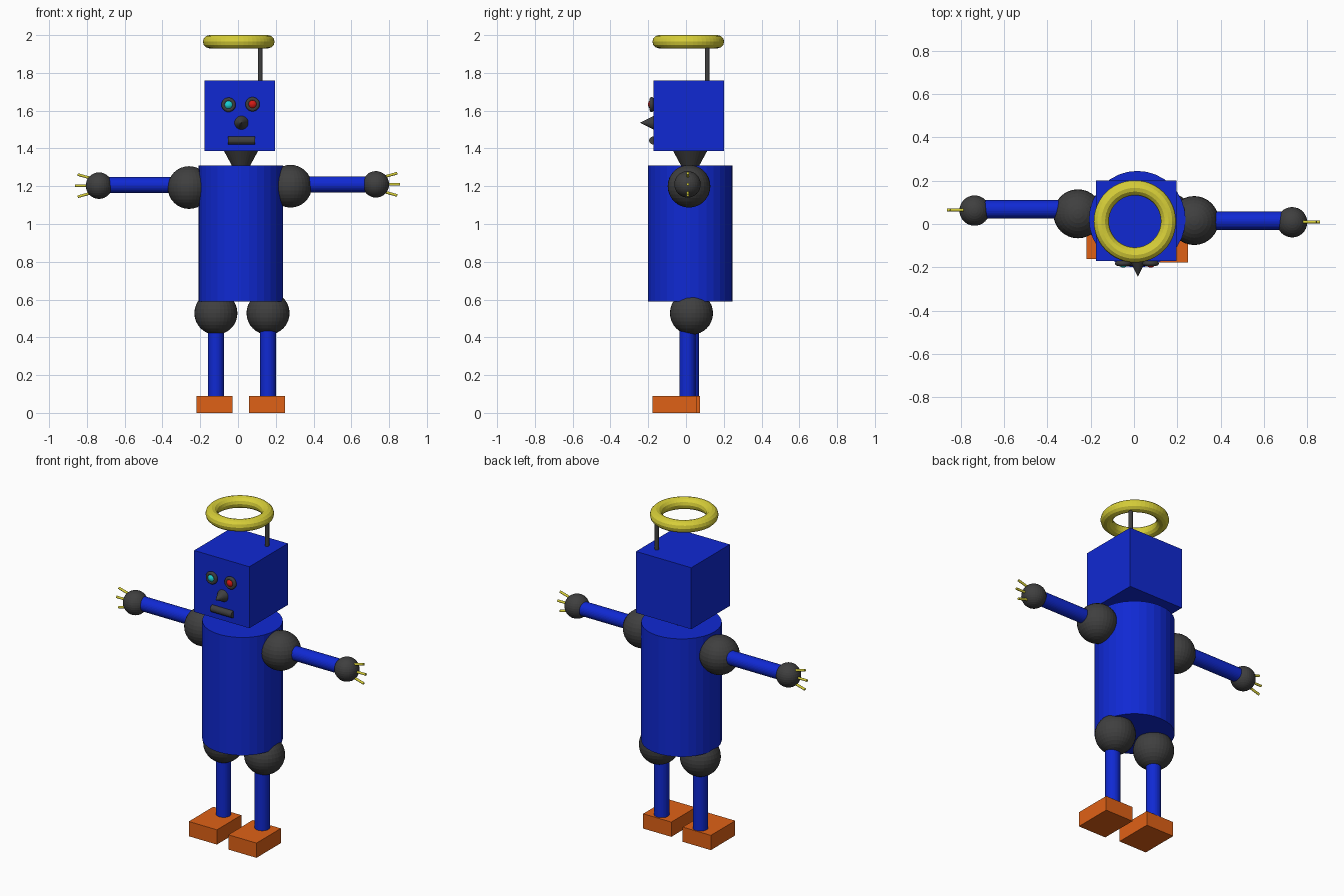
import bpy
from math import radians
from mathutils import Vector

if "Cube" in bpy.data.objects:
    bpy.data.objects.remove(bpy.data.objects["Cube"])


def material(name, r, g, b):
    m = bpy.data.materials.new(name)
    m.diffuse_color = (r, g, b, 1)
    m.use_nodes = True
    m.node_tree.nodes["Principled BSDF"].inputs["Base Color"].default_value = m.diffuse_color
    return m


BLUE = material("blue", 0.005, 0.022, 0.65)
DARK = material("dark_grey", 0.05, 0.05, 0.05)
YELLOW = material("yellow", 0.68, 0.62, 0.04)
ORANGE = material("orange", 0.74, 0.12, 0.008)
CYAN = material("cyan", 0.01, 0.62, 0.65)
RED = material("red", 0.65, 0.01, 0.008)


def finish(name, mat):
    ob = bpy.context.object
    ob.name = name
    ob.data.materials.append(mat)
    return ob


def ball(name, mat, loc, r):
    bpy.ops.mesh.primitive_uv_sphere_add(segments=32, ring_count=16, radius=r, location=loc)
    return finish(name, mat)


def box(name, mat, loc, size):
    bpy.ops.mesh.primitive_cube_add(size=1, location=loc)
    ob = finish(name, mat)
    ob.scale = size
    return ob


def rod(name, mat, a, b, r1, r2=None):
    """Cylinder or cone running from point a to point b."""
    a, b = Vector(a), Vector(b)
    bpy.ops.mesh.primitive_cone_add(vertices=32, radius1=r1, radius2=r1 if r2 is None else r2,
                                    depth=(b - a).length, location=(a + b) / 2)
    ob = finish(name, mat)
    ob.rotation_euler = Vector((0, 0, 1)).rotation_difference(b - a).to_euler()
    return ob


def ring(name, mat, loc, major, minor, rot=(0, 0, 0)):
    bpy.ops.mesh.primitive_torus_add(major_segments=48, minor_segments=12, major_radius=major,
                                     minor_radius=minor, location=loc, rotation=rot)
    return finish(name, mat)


# Torso, neck and head
rod("torso", BLUE, (0.015, 0.022, 0.59), (0.015, 0.022, 1.31), 0.223)
rod("neck", DARK, (0.016, 0.022, 1.22), (0.016, 0.022, 1.39), 0.0, 0.092)
box("head", BLUE, (0.01, 0.015, 1.573), (0.373, 0.373, 0.375))

# Halo on its post
ring("halo", YELLOW, (0.004, 0.012, 1.965), 0.155, 0.035)
rod("halo_post", DARK, (0.118, 0.112, 1.74), (0.118, 0.112, 1.955), 0.012)

# Face
for side, x, z, mat in (("left", -0.05, 1.631, CYAN), ("right", 0.077, 1.634, RED)):
    ring(side + "_eye_rim", DARK, (x, -0.182, z), 0.027, 0.011, (radians(90), 0, 0))
    ball(side + "_eye", mat, (x, -0.175, z), 0.026)
rod("nose", DARK, (0.018, -0.17, 1.536), (0.018, -0.243, 1.536), 0.037, 0)
rod("mouth", DARK, (-0.053, -0.174, 1.442), (0.09, -0.174, 1.442), 0.021)

# Arms: side, direction, shoulder centre, arm (y, z), hand centre
for side, s, sh, arm, hand in (
        ("left", -1, (-0.259, 0.047, 1.193), (0.068, 1.207), (-0.736, 0.062, 1.203)),
        ("right", 1, (0.278, 0.016, 1.2), (0.015, 1.21), (0.73, 0.008, 1.21))):
    ball(side + "_shoulder", DARK, sh, 0.113)
    rod(side + "_arm", BLUE, (sh[0], *arm), (hand[0], *arm), 0.042)
    ball(side + "_hand", DARK, hand, 0.07)
    for i in (-1, 0, 1):
        y = hand[1] + 0.002
        base = (hand[0] + s * 0.045, y, hand[2] + i * 0.04)
        tip = (hand[0] + s * (0.128 - 0.015 * abs(i)), y, hand[2] + i * 0.059)
        rod(f"{side}_finger_{i + 2}", YELLOW, base, tip, 0.007)

# Legs: side, hip x, leg y, foot (x, y)
for side, x, y, foot in (("left", -0.117, 0.028, (-0.125, -0.043)),
                         ("right", 0.159, 0.007, (0.154, -0.06))):
    ball(side + "_hip", DARK, (x, 0.029, 0.528), 0.114)
    rod(side + "_leg", BLUE, (x, y, 0.05), (x, y, 0.5), 0.042)
    box(side + "_foot", ORANGE, (*foot, 0.045), (0.19, 0.235, 0.09))
